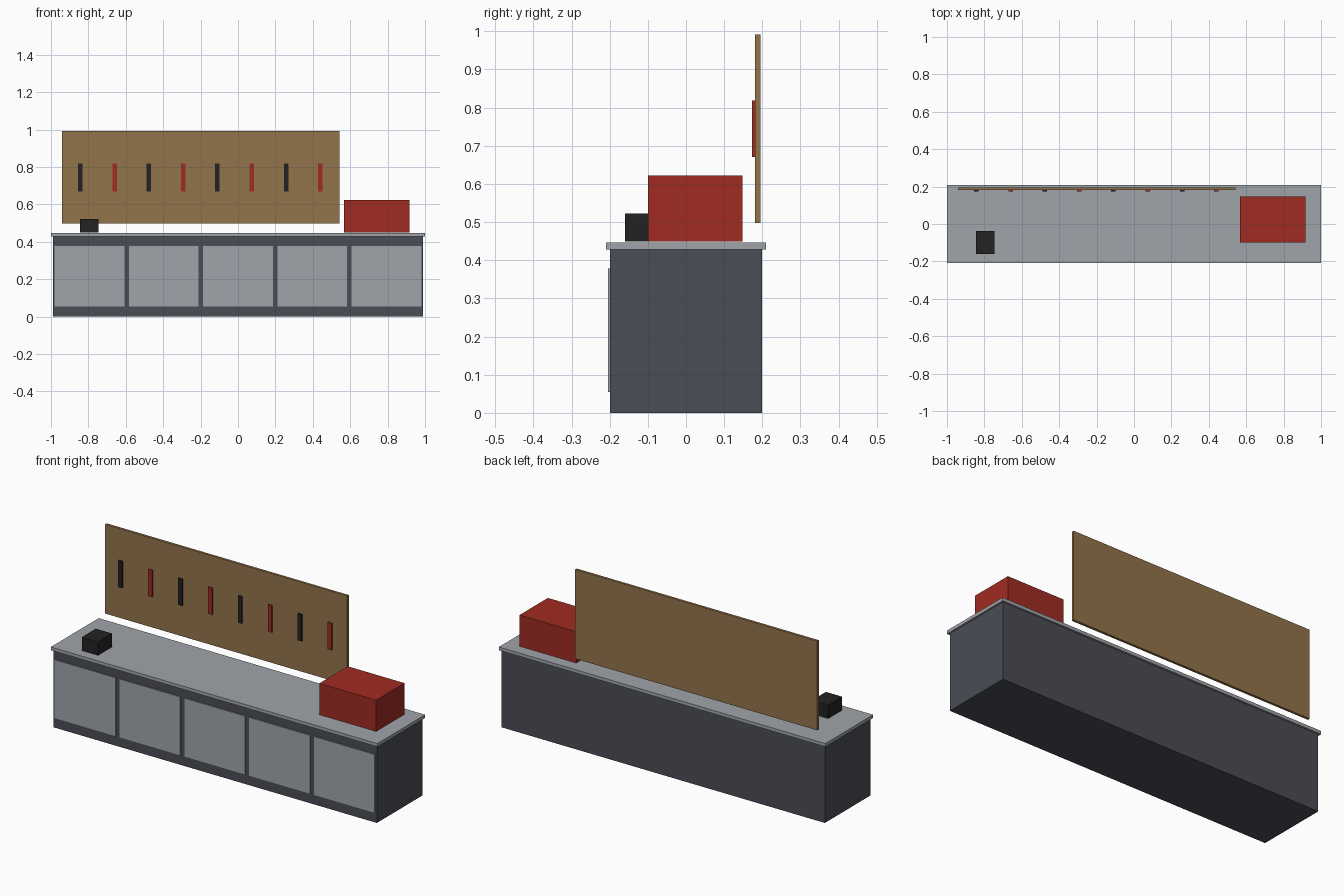
import bpy

cube = bpy.data.objects.get("Cube")
if cube:
    bpy.data.objects.remove(cube, do_unlink=True)


def make_material(name, rgb):
    mat = bpy.data.materials.new(name)
    mat.use_nodes = True
    mat.diffuse_color = (*rgb, 1)
    mat.node_tree.nodes["Principled BSDF"].inputs["Base Color"].default_value = (*rgb, 1)
    return mat


steel = make_material("light steel", (0.35, 0.37, 0.40))
slate = make_material("dark slate", (0.067, 0.074, 0.093))
red = make_material("tool red", (0.35, 0.025, 0.016))
black = make_material("black", (0.016, 0.016, 0.016))
wood = make_material("brown board", (0.29, 0.175, 0.07))


def box(name, x, y, z, mat):
    """Box spanning the given (low, high) range on each axis."""
    spans = (x, y, z)
    bpy.ops.mesh.primitive_cube_add(size=1, location=[(a + b) / 2 for a, b in spans])
    obj = bpy.context.object
    obj.name = name
    obj.scale = [b - a for a, b in spans]
    bpy.ops.object.transform_apply(location=False, rotation=False, scale=True)
    obj.data.materials.append(mat)
    return obj


# Cabinet and worktop
box("cabinet_body", (-0.99, 0.99), (-0.199, 0.199), (0, 0.428), slate)
box("worktop", (-1, 1), (-0.209, 0.209), (0.428, 0.446), steel)

# Row of cabinet doors
for i in range(5):
    cx = (i - 2) * 0.397
    box(f"door_{i + 1}", (cx - 0.186, cx + 0.186), (-0.204, -0.197), (0.055, 0.378), steel)

# Items on the worktop
box("toolbox", (0.568, 0.916), (-0.1, 0.148), (0.449, 0.622), red)
box("small_block", (-0.845, -0.745), (-0.16, -0.037), (0.449, 0.523), black)

# Back board with hanging tools in alternating colours
box("tool_board", (-0.94, 0.542), (0.181, 0.195), (0.498, 0.992), wood)
for i in range(8):
    cx = -0.843 + i * 0.1833
    box(f"hanging_tool_{i + 1}", (cx - 0.012, cx + 0.012), (0.173, 0.182),
        (0.67, 0.818), red if i % 2 else black)
